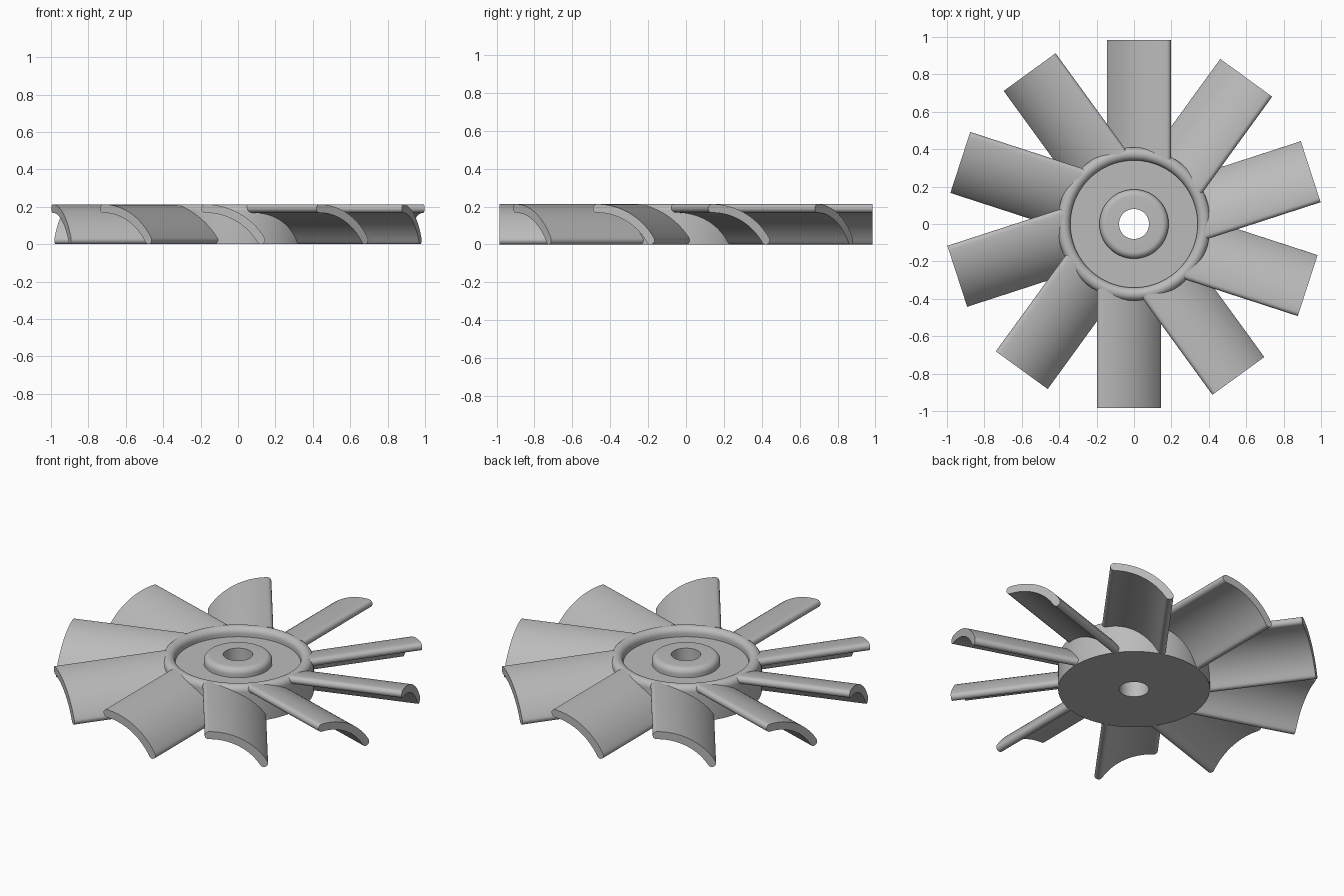
import bpy, bmesh, math

if "Cube" in bpy.data.objects:
    bpy.data.objects.remove(bpy.data.objects["Cube"])

BLADES = 10
metal = bpy.data.materials.new("grey metal")
metal.diffuse_color = (0.5, 0.5, 0.5, 1)
metal.use_nodes = True
metal.node_tree.nodes["Principled BSDF"].inputs["Base Color"].default_value = metal.diffuse_color


def arc(cx, cy, r, a0, a1, n):
    """Points on an arc, angles in degrees."""
    return [(cx + r * math.cos(math.radians(a0 + (a1 - a0) * i / n)),
             cy + r * math.sin(math.radians(a0 + (a1 - a0) * i / n))) for i in range(n + 1)]


def finish(name, bm):
    bmesh.ops.recalc_face_normals(bm, faces=bm.faces)
    me = bpy.data.meshes.new(name)
    bm.to_mesh(me)
    bm.free()
    me.materials.append(metal)
    ob = bpy.data.objects.new(name, me)
    bpy.context.collection.objects.link(ob)
    bpy.ops.object.select_all(action='DESELECT')
    bpy.context.view_layer.objects.active = ob
    ob.select_set(True)
    bpy.ops.object.shade_smooth_by_angle(angle=math.radians(30))
    return ob


# Hub: closed profile (radius, height) with rounded rim, recess and bored boss
profile = [(0.08, 0), (0.41, 0)]
profile += arc(0.375, 0.178, 0.035, 0, 180, 14)
profile += [(0.34, 0.16), (0.185, 0.16)]
profile += arc(0.15, 0.178, 0.035, 0, 90, 8)
profile += [(0.08, 0.213)]
SEG = 96
bm = bmesh.new()
rings = [[bm.verts.new((r * math.cos(t), r * math.sin(t), z)) for r, z in profile]
         for t in (2 * math.pi * s / SEG for s in range(SEG))]
n = len(profile)
for s in range(SEG):
    a, b = rings[s], rings[(s + 1) % SEG]
    for i in range(n):
        j = (i + 1) % n
        bm.faces.new((a[i], b[i], b[j], a[j]))
finish("hub", bm)

# Blade section: thick arc with round ends, in (x, z)
CX, CZ, R, T, LOW = -0.175, -0.1575, 0.348, 0.0225, 31.1
low = (CX + R * math.cos(math.radians(LOW)), CZ + R * math.sin(math.radians(LOW)))
section = arc(CX, CZ, R + T, LOW, 90, 20)
section += arc(CX, CZ + R, T, 90, 270, 10)[1:-1]
section += arc(CX, CZ, R - T, 90, LOW, 20)
section += arc(low[0], low[1], T, LOW + 180, LOW + 360, 10)[1:-1]

# Blades: section extruded outward from the hub rim, repeated around the axis
for k in range(BLADES):
    bm = bmesh.new()
    root = bm.faces.new([bm.verts.new((x, -0.345, z)) for x, z in section])
    tip = bmesh.ops.extrude_face_region(bm, geom=[root], use_keep_orig=True)["geom"]
    bmesh.ops.translate(bm, vec=(0, -0.64, 0),
                        verts=[v for v in tip if isinstance(v, bmesh.types.BMVert)])
    ob = finish(f"blade_{k + 1}", bm)
    ob.rotation_euler.z = 2 * math.pi * k / BLADES
